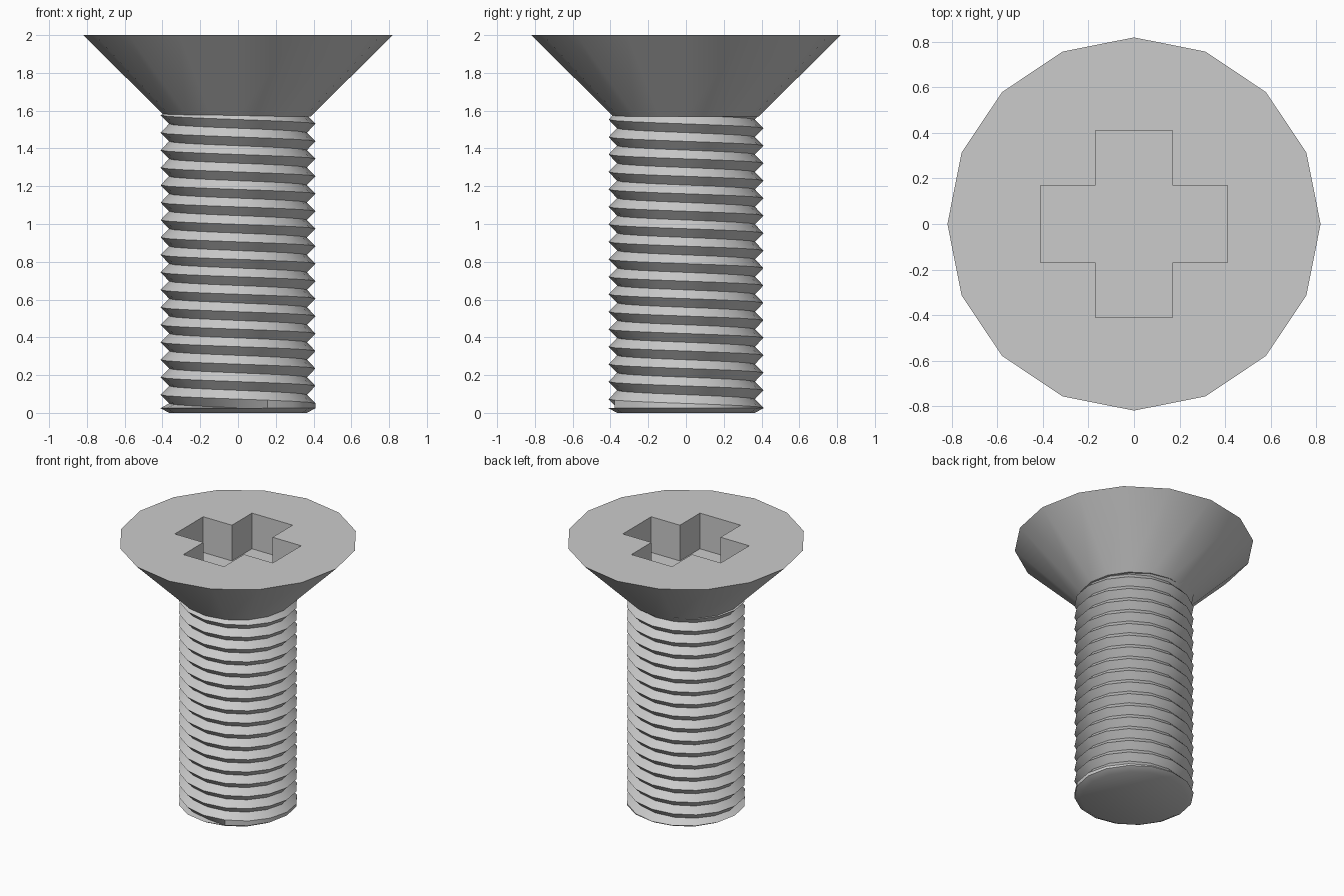
import bpy, bmesh
from math import cos, sin, pi, tau

cube = bpy.data.objects.get("Cube")
if cube:
    bpy.data.objects.remove(cube)

SIDES = 16
HEAD_R, SHANK_R, ROOT_R = 0.82, 0.41, 0.365
PITCH = 0.0925
CHAMFER_Z, NECK_Z = 0.025, 1.6

steel = bpy.data.materials.new("steel_grey")
steel.use_nodes = True
GREY = (0.6, 0.6, 0.6, 1)
steel.diffuse_color = GREY
steel.node_tree.nodes["Principled BSDF"].inputs["Base Color"].default_value = GREY


def finish(bm, name):
    bmesh.ops.recalc_face_normals(bm, faces=bm.faces)
    mesh = bpy.data.meshes.new(name)
    bm.to_mesh(mesh)
    bm.free()
    mesh.materials.append(steel)
    obj = bpy.data.objects.new(name, mesh)
    bpy.context.collection.objects.link(obj)
    bpy.ops.object.select_all(action="DESELECT")
    obj.select_set(True)
    bpy.context.view_layer.objects.active = obj
    return obj


def ring(bm, r, z, n=SIDES):
    return [bm.verts.new((r * cos(tau * i / n), r * sin(tau * i / n), z)) for i in range(n)]


def bridge(bm, low, high):
    n = len(low)
    for i in range(n):
        j = (i + 1) % n
        bm.faces.new((low[i], low[j], high[j], high[i]))


# Countersunk head
bm = bmesh.new()
neck = ring(bm, 0.385, 1.57)
rim = ring(bm, HEAD_R, 2)
bridge(bm, neck, rim)
bm.faces.new(neck)
bm.faces.new(rim)
head = finish(bm, "countersunk_head")

# Cross recess cutter: an extruded plus outline
A, L, DEPTH = 0.17, 0.41, 0.27
arm = [(L, -A), (L, A), (A, A)]
outline = []
for q in range(4):
    c, s = round(cos(q * pi / 2)), round(sin(q * pi / 2))
    outline += [(x * c - y * s, x * s + y * c) for x, y in arm]
bm = bmesh.new()
floor = [bm.verts.new((x, y, 2 - DEPTH)) for x, y in outline]
lid = [bm.verts.new((x, y, 2.1)) for x, y in outline]
bridge(bm, floor, lid)
bm.faces.new(floor)
bm.faces.new(lid)
cutter = finish(bm, "recess_cutter")

cut = head.modifiers.new("cross_recess", "BOOLEAN")
cut.operation, cut.solver, cut.object = "DIFFERENCE", "EXACT", cutter
bpy.context.view_layer.objects.active = head
bpy.ops.object.modifier_apply(modifier=cut.name)
bpy.data.objects.remove(cutter)
head.select_set(True)
bpy.ops.object.shade_smooth_by_angle(angle=pi / 6)

# Threaded shank: alternating crest and root points descend around the axis
bm = bmesh.new()
TURNS = int(NECK_Z / PITCH) + 3
columns = []
for i in range(SIDES + 1):
    column = []
    for k in range(2 * TURNS):
        z = 0.05 + (k / 2 - 1) * PITCH - PITCH * i / SIDES
        r = ROOT_R if k % 2 else SHANK_R
        if z < CHAMFER_Z:
            z, r = CHAMFER_Z, SHANK_R
        z = min(z, NECK_Z)
        a = tau * i / SIDES
        column.append(bm.verts.new((r * cos(a), r * sin(a), z)))
    columns.append(column)
for left, right in zip(columns, columns[1:]):
    for k in range(2 * TURNS - 1):
        bm.faces.new((left[k], right[k], right[k + 1], left[k + 1]))

# Chamfered tip
tip_low = ring(bm, 0.365, 0)
bridge(bm, tip_low, ring(bm, SHANK_R, CHAMFER_Z))
bm.faces.new(tip_low)
bmesh.ops.remove_doubles(bm, verts=bm.verts, dist=0.0005)
bmesh.ops.dissolve_degenerate(bm, edges=bm.edges, dist=0.0005)
finish(bm, "threaded_shank")
bpy.ops.object.shade_smooth_by_angle(angle=pi / 6)
